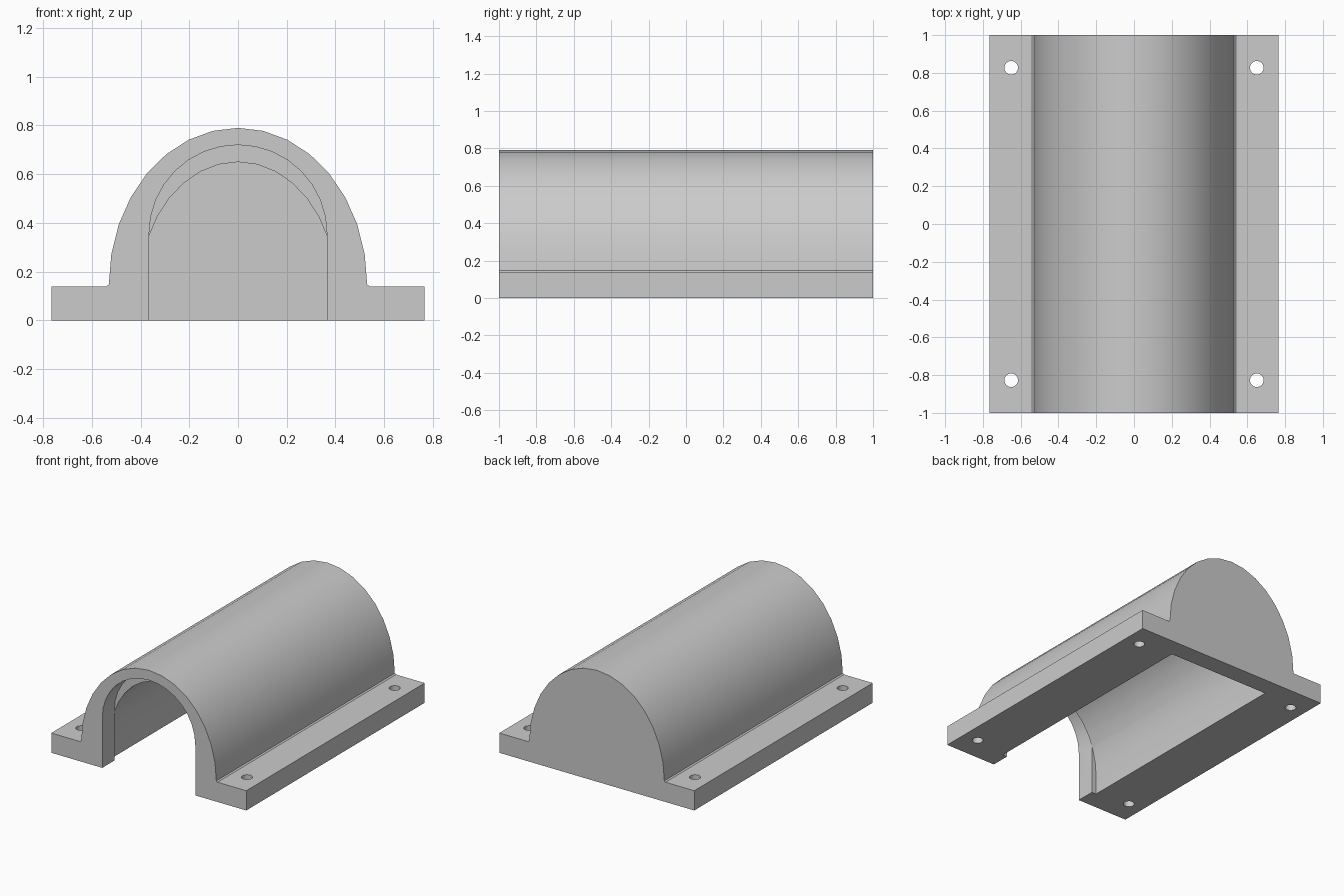
import bpy, bmesh
from math import sin, cos, pi, radians

cube = bpy.data.objects.get("Cube")
if cube:
    bpy.data.objects.remove(cube, do_unlink=True)

grey = bpy.data.materials.new("plain grey")
grey.use_nodes = True
grey.diffuse_color = (0.6, 0.6, 0.6, 1)
grey.node_tree.nodes["Principled BSDF"].inputs["Base Color"].default_value = (0.6, 0.6, 0.6, 1)


def arch(rx, rz, centre, steps=16):
    """Half ellipse in x and z, from +x over the top to -x."""
    return [(rx * cos(pi * i / steps), centre + rz * sin(pi * i / steps))
            for i in range(steps + 1)]


def extrude_profile(name, points, y0, y1):
    """Closed x-z profile extruded along y."""
    bm = bmesh.new()
    face = bm.faces.new([bm.verts.new((x, y0, z)) for x, z in points])
    result = bmesh.ops.extrude_face_region(bm, geom=[face])
    moved = [v for v in result["geom"] if isinstance(v, bmesh.types.BMVert)]
    bmesh.ops.translate(bm, verts=moved, vec=(0, y1 - y0, 0))
    bmesh.ops.recalc_face_normals(bm, faces=bm.faces)
    mesh = bpy.data.meshes.new(name)
    bm.to_mesh(mesh)
    bm.free()
    mesh.materials.append(grey)
    obj = bpy.data.objects.new(name, mesh)
    bpy.context.collection.objects.link(obj)
    return obj


def cut(target, cutter):
    """Subtract the cutter from the target and remove it."""
    cutter.hide_render = True
    mod = target.modifiers.new("cut", "BOOLEAN")
    mod.operation = "DIFFERENCE"
    mod.solver = "EXACT"
    mod.object = cutter
    bpy.context.view_layer.objects.active = target
    bpy.ops.object.modifier_apply(modifier=mod.name)
    bpy.data.objects.remove(cutter, do_unlink=True)


FLANGE_X, FLANGE_Z = 0.765, 0.14
INNER_Y = 0.865

# Domed body with a mounting flange along each side
outline = [(-FLANGE_X, 0), (FLANGE_X, 0), (FLANGE_X, FLANGE_Z), (0.54, FLANGE_Z)]
outline += arch(0.53, 0.643, 0.147)
outline += [(-0.54, FLANGE_Z), (-FLANGE_X, FLANGE_Z)]
cover = extrude_profile("arched_cover", outline, -1, 1)

# Long cavity, open underneath and closed at the back
cavity = arch(0.4, 0.51, FLANGE_Z) + [(-0.4, -0.1), (0.4, -0.1)]
cut(cover, extrude_profile("cavity_cutter", cavity, -INNER_Y, INNER_Y))

# Taller, narrower arched opening through the front wall
opening = arch(0.365, 0.365, 0.355) + [(-0.365, -0.1), (0.365, -0.1)]
cut(cover, extrude_profile("opening_cutter", opening, -1.1, -INNER_Y))

# Screw hole near each flange corner
for x in (-0.65, 0.65):
    for y in (-0.827, 0.827):
        bpy.ops.mesh.primitive_cylinder_add(vertices=24, radius=0.036, depth=0.4,
                                            location=(x, y, FLANGE_Z / 2))
        cut(cover, bpy.context.object)

# Smooth curves with crisp edges
bpy.ops.object.select_all(action="DESELECT")
cover.select_set(True)
bpy.context.view_layer.objects.active = cover
bpy.ops.object.shade_smooth_by_angle(angle=radians(30))
